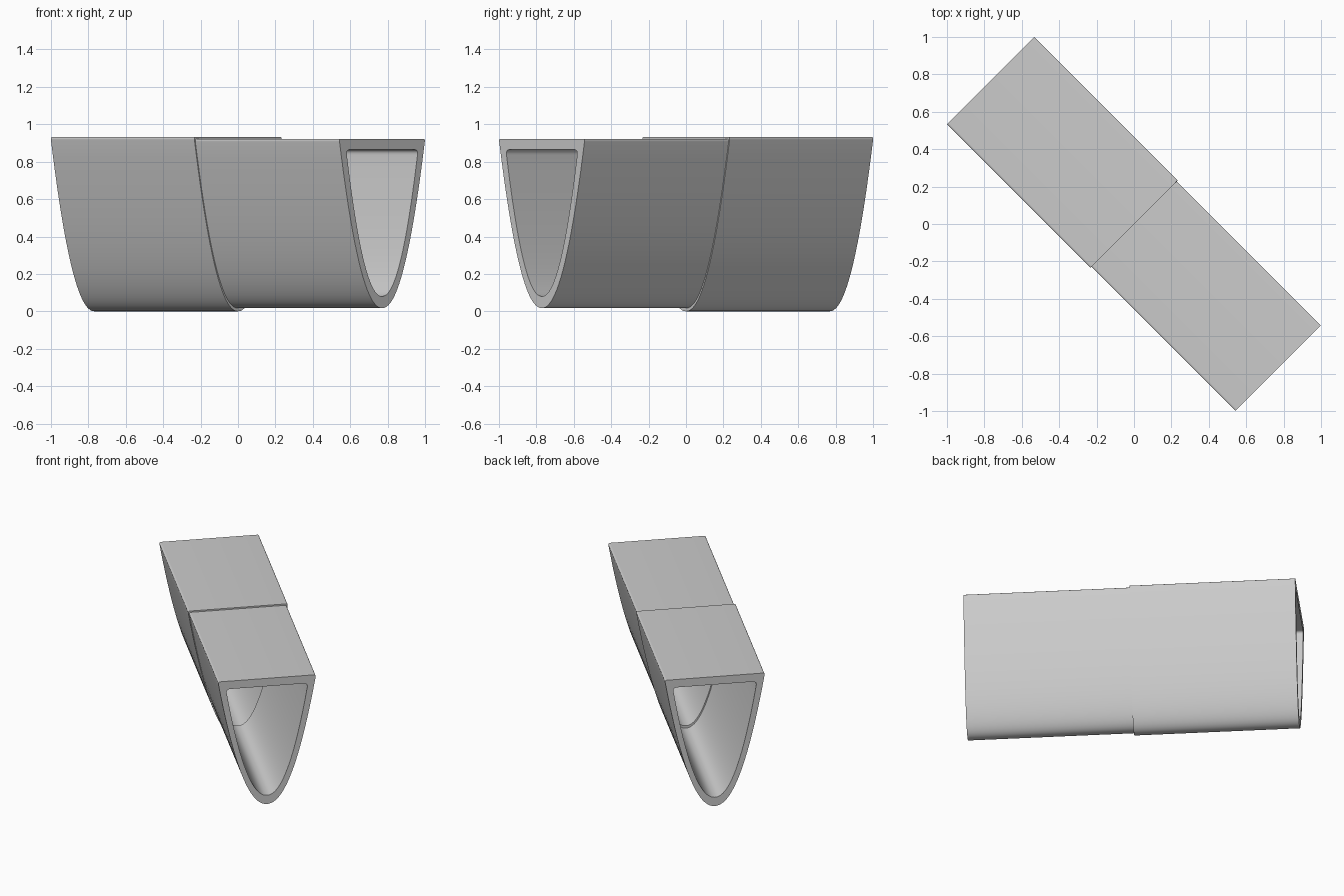
import bpy, bmesh, math
from mathutils import Vector, Matrix

cube = bpy.data.objects.get("Cube")
if cube:
    bpy.data.objects.remove(cube, do_unlink=True)

grey = bpy.data.materials.new("plain grey")
grey.use_nodes = True
colour = (0.6, 0.6, 0.6, 1)
grey.diffuse_color = colour
grey.node_tree.nodes["Principled BSDF"].inputs["Base Color"].default_value = colour

STEPS, ARC = 20, 6


def section(half_width, bottom, top, radius):
    """Closed parabolic outline with a flat top and two rounded corners."""
    height = top - bottom
    power = 2.1
    end = (1 - radius / height) ** (1 / power)
    curve = []
    for i in range(-STEPS, STEPS + 1):
        s = end * i / STEPS
        curve.append(Vector((half_width * s, bottom + height * abs(s) ** power)))

    def corner(side):
        a = Vector((side * half_width * end, top - radius))
        b = Vector((side * half_width, top))
        c = Vector((side * (half_width - radius), top))
        ts = [k / ARC for k in range(1, ARC + 1)]
        return [a * (1 - t) ** 2 + b * 2 * t * (1 - t) + c * t * t for t in ts]

    return curve + corner(1) + corner(-1)[::-1]


def tube(name, start, stop, outer, inner):
    """Open tube running along y, turned onto the diagonal."""
    bm = bmesh.new()
    loops = []
    for outline, y in ((outer, start), (outer, stop), (inner, stop), (inner, start)):
        loops.append([bm.verts.new((p.x, y, p.y)) for p in outline])
    n = len(outer)
    for k in range(4):
        a, b = loops[k], loops[(k + 1) % 4]
        for i in range(n):
            j = (i + 1) % n
            bm.faces.new((a[i], a[j], b[j], b[i]))
    bmesh.ops.recalc_face_normals(bm, faces=bm.faces)
    bm.transform(Matrix.Rotation(math.radians(45), 4, "Z"))
    mesh = bpy.data.meshes.new(name)
    bm.to_mesh(mesh)
    bm.free()
    mesh.materials.append(grey)
    obj = bpy.data.objects.new(name, mesh)
    bpy.context.collection.objects.link(obj)
    bpy.ops.object.select_all(action="DESELECT")
    obj.select_set(True)
    bpy.context.view_layer.objects.active = obj
    bpy.ops.object.shade_smooth_by_angle(angle=math.radians(35))


# Slightly smaller front length and larger rear length, meeting in the middle
tube("front_tube", -1.09, 0, section(0.325, 0.017, 0.922, 0.015), section(0.272, 0.08, 0.865, 0.03))
tube("rear_tube", 0, 1.085, section(0.332, 0, 0.932, 0.015), section(0.279, 0.063, 0.875, 0.03))
